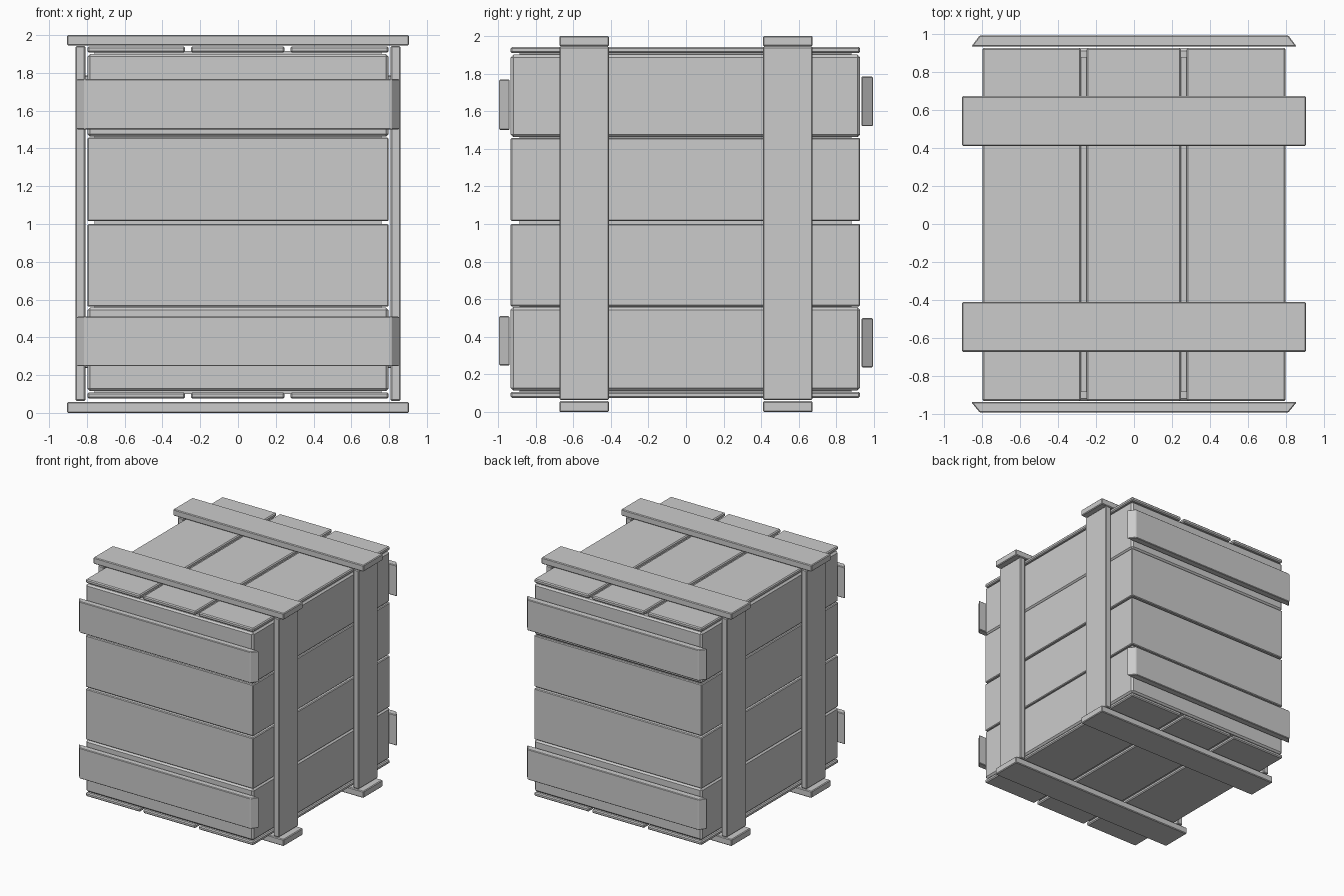
import bpy, bmesh

if "Cube" in bpy.data.objects:
    bpy.data.objects.remove(bpy.data.objects["Cube"])


def slab(name, x, y, z, bevel=0.006, taper=0.0):
    """Bevelled box from (min, max) ranges; taper pulls in the ends on its outer y face."""
    bm = bmesh.new()
    bmesh.ops.create_cube(bm, size=1)
    outer = 0.5 if sum(y) > 0 else -0.5
    for v in bm.verts:
        inset = taper * 2 * v.co.x if v.co.y == outer else 0
        v.co = [r[0] + (r[1] - r[0]) * (c + 0.5) for r, c in zip((x, y, z), v.co)]
        v.co.x -= inset
    if bevel:
        bmesh.ops.bevel(bm, geom=bm.edges[:], offset=bevel, segments=1,
                        profile=0.5, affect='EDGES')
    bmesh.ops.recalc_face_normals(bm, faces=bm.faces[:])
    mesh = bpy.data.meshes.new(name)
    bm.to_mesh(mesh)
    bm.free()
    obj = bpy.data.objects.new(name, mesh)
    bpy.context.collection.objects.link(obj)
    return obj


BX, BY = (-0.797, 0.797), (-0.932, 0.926)

# Inner core seen only through the gaps between planks
slab("inner_core", (-0.76, 0.76), (-0.885, 0.88), (0.1, 1.915), 0)

# Stacked wall layers; the outer two have softer edges
for i, (z, b) in enumerate([((0.115, 0.558), 0.014), ((0.562, 1.0), 0.006),
                            ((1.015, 1.458), 0.006), ((1.462, 1.9), 0.014)]):
    slab(f"wall_layer_{i + 1}", BX, BY, z, b)

# Lid and floor planks
for i, x in enumerate([(-0.797, -0.28), (-0.25, 0.247), (0.277, 0.797)]):
    slab(f"lid_plank_{i + 1}", x, BY, (1.908, 1.941), 0.008)
    slab(f"floor_plank_{i + 1}", x, BY, (0.076, 0.108), 0.008)

# Two frames of straps around the crate
for place, y in (("front", (-0.673, -0.41)), ("back", (0.41, 0.673))):
    slab(f"{place}_top_batten", (-0.905, 0.905), y, (1.945, 2.0))
    slab(f"{place}_bottom_batten", (-0.905, 0.905), y, (0.0, 0.058))
    slab(f"{place}_right_post", (0.808, 0.86), y, (0.064, 1.943))
    slab(f"{place}_left_post", (-0.86, -0.808), y, (0.064, 1.943))

# Horizontal battens with mitred ends on the front and back
for place, y, levels in (("front", (-0.993, -0.938), ((0.247, 0.51), (1.5, 1.768))),
                         ("back", (0.934, 0.993), ((0.237, 0.5), (1.52, 1.785)))):
    for level, z in zip(("lower", "upper"), levels):
        slab(f"{place}_{level}_batten", (-0.857, 0.857), y, z, 0.005, taper=0.045)
